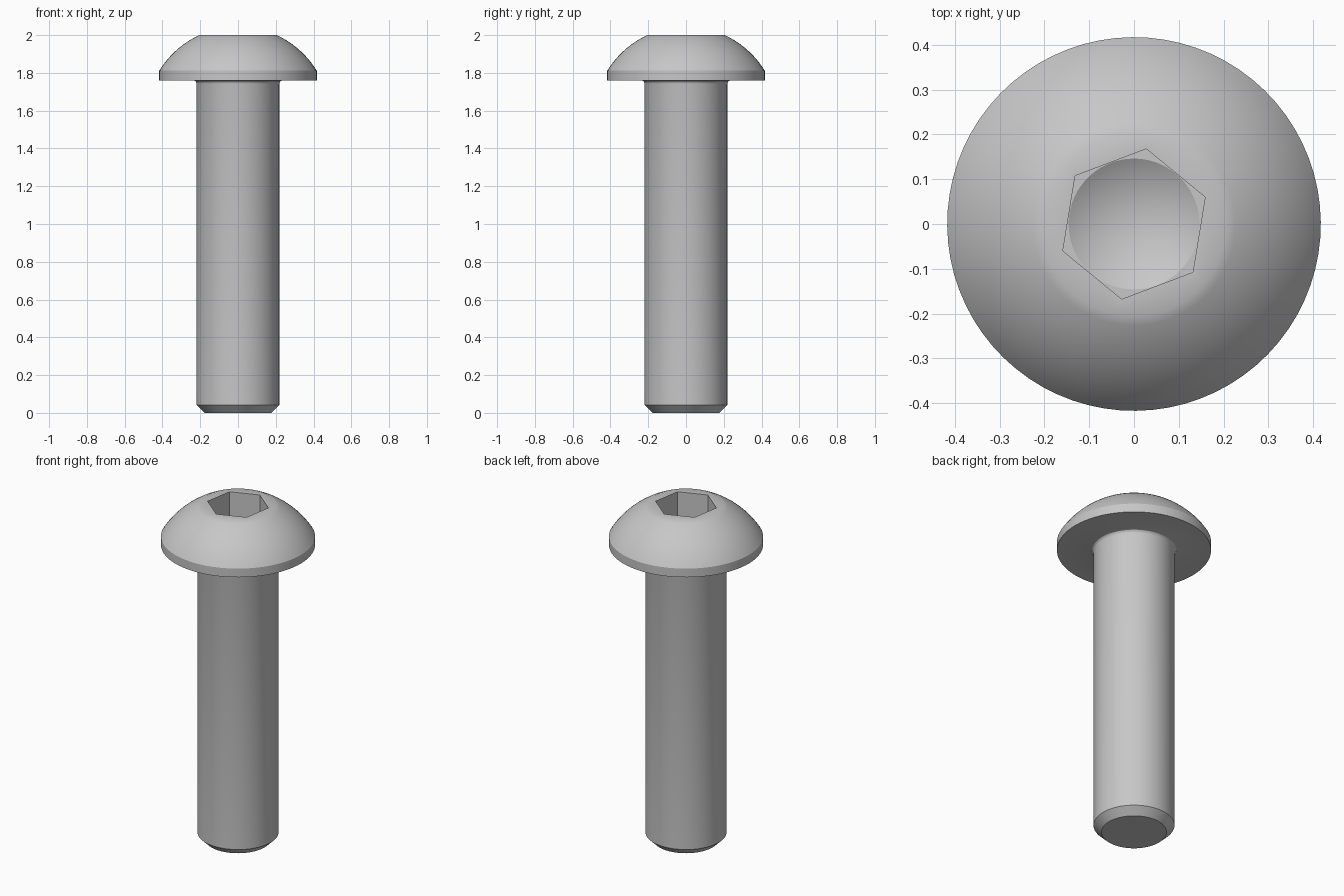
import bpy
import bmesh
from math import sin, cos, pi, radians, asin

SIDES = 72            # multiple of six, so the socket corners fall on rays
TURN = radians(20.7)  # rotation of the socket
HEAD_R, FLAT_R, SHANK_R = 0.417, 0.205, 0.219
SOCKET_R = 0.147      # across-flats radius of the socket
DOME_Z, DOME_R = 1.556, 0.489

cube = bpy.data.objects.get("Cube")
if cube:
    bpy.data.objects.remove(cube, do_unlink=True)

steel = bpy.data.materials.new("steel grey")
steel.use_nodes = True
grey = (0.57, 0.57, 0.57, 1)
steel.diffuse_color = grey
steel.node_tree.nodes["Principled BSDF"].inputs["Base Color"].default_value = grey


def add_ring(bm, radius, z, hexagonal=False):
    """Ring of points, round or following a hexagon of that inner radius."""
    ring = []
    for i in range(SIDES):
        a = 2 * pi * i / SIDES
        r = radius / cos(a % (pi / 3) - pi / 6) if hexagonal else radius
        ring.append(bm.verts.new((r * cos(a + TURN), r * sin(a + TURN), z)))
    return ring


def ring_pairs(ring):
    return zip(ring, ring[1:] + ring[:1])


# Profile from the bottom tip upwards: chamfer, shank, fillet, rim, dome
profile = [(0.176, 0, False), (SHANK_R, 0.042, False)]
fillet = 0.018
for k in range(4):
    t = k / 3 * pi / 2
    profile.append((SHANK_R + fillet * (1 - cos(t)), 1.76 - fillet * (1 - sin(t)), False))
profile.append((HEAD_R, 1.76, False))
start, end = asin(HEAD_R / DOME_R), asin(FLAT_R / DOME_R)
for k in range(13):
    t = start + (end - start) * k / 12
    profile.append((DOME_R * sin(t), DOME_Z + DOME_R * cos(t), False))

# Hexagonal socket with a flat step and a drilled cone
profile += [(SOCKET_R, 2.0, True), (SOCKET_R, 1.85, True), (SOCKET_R - 0.001, 1.85, False)]

bm = bmesh.new()
rings = [add_ring(bm, *p) for p in profile]
for low, high in zip(rings, rings[1:]):
    for (a, b), (c, d) in zip(ring_pairs(low), ring_pairs(high)):
        bm.faces.new((a, b, d, c))
bm.faces.new(rings[0][::-1])
tip = bm.verts.new((0, 0, 1.76))
for a, b in ring_pairs(rings[-1]):
    bm.faces.new((a, b, tip))
bmesh.ops.recalc_face_normals(bm, faces=bm.faces)

mesh = bpy.data.meshes.new("button_head_bolt")
bm.to_mesh(mesh)
bm.free()
mesh.materials.append(steel)
bolt = bpy.data.objects.new("button_head_bolt", mesh)
bpy.context.collection.objects.link(bolt)

# Smooth round surfaces, crisp edges
bpy.ops.object.select_all(action="DESELECT")
bolt.select_set(True)
bpy.context.view_layer.objects.active = bolt
bpy.ops.object.shade_smooth_by_angle(angle=radians(30))
